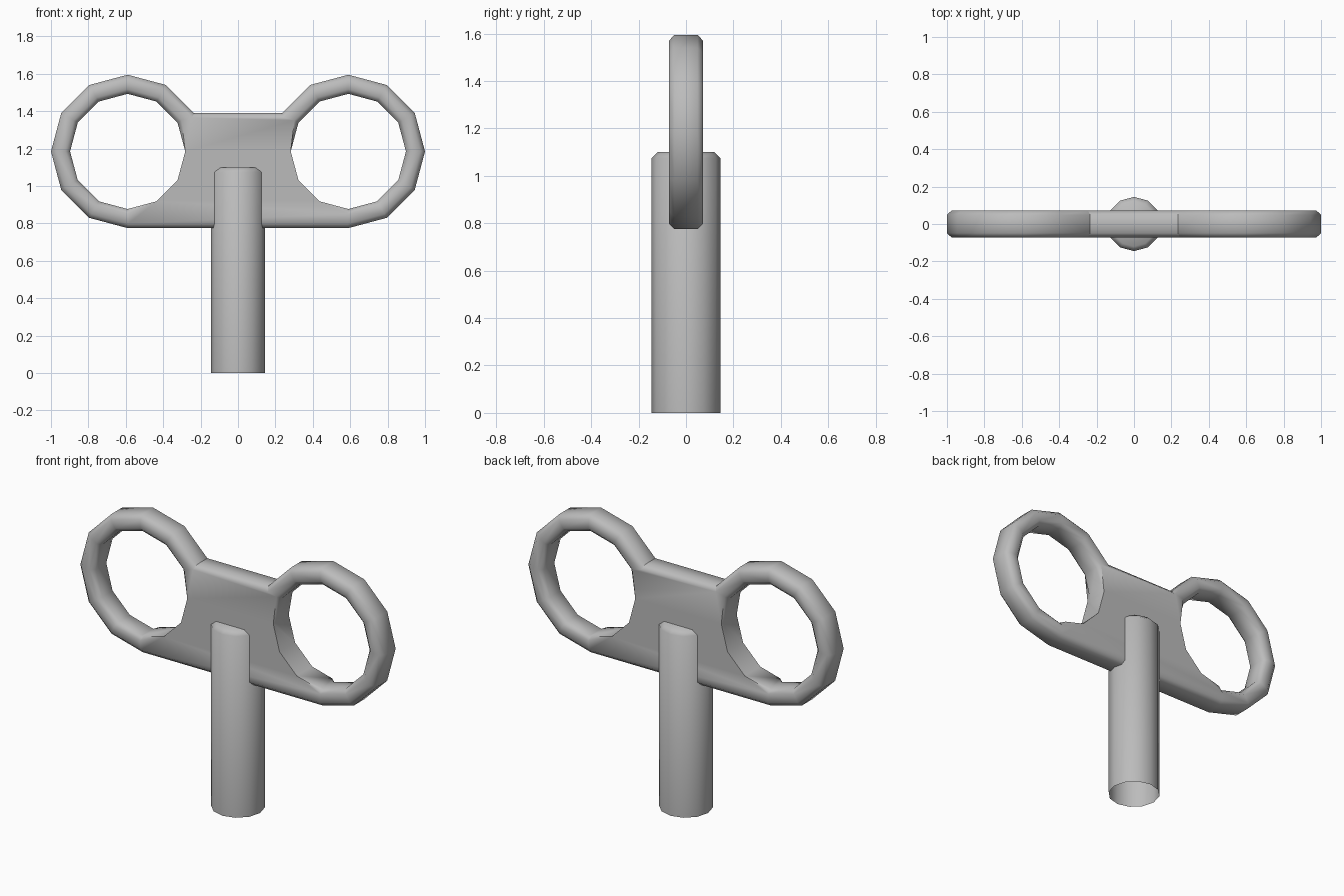
import bpy
import bmesh
from math import sin, cos, radians

cube = bpy.data.objects.get("Cube")
if cube:
    bpy.data.objects.remove(cube, do_unlink=True)

steel = bpy.data.materials.new("plain grey")
steel.use_nodes = True
grey = (0.5, 0.5, 0.5, 1)
steel.diffuse_color = grey
steel.node_tree.nodes["Principled BSDF"].inputs["Base Color"].default_value = grey


def finish(bm, name, angle):
    """Turn a bmesh into a smooth shaded object."""
    bmesh.ops.recalc_face_normals(bm, faces=bm.faces)
    mesh = bpy.data.meshes.new(name)
    bm.to_mesh(mesh)
    bm.free()
    mesh.materials.append(steel)
    obj = bpy.data.objects.new(name, mesh)
    bpy.context.collection.objects.link(obj)
    bpy.ops.object.select_all(action='DESELECT')
    obj.select_set(True)
    bpy.context.view_layer.objects.active = obj
    bpy.ops.object.shade_smooth_by_angle(angle=radians(angle))
    return obj


# Handle: two twelve-sided rings joined by a web, as one bevelled plate
RING_X, RING_Z = 0.59, 1.185
OUTER, INNER, HALF = 0.41, 0.308, 0.0725
BEVEL = 0.024

bm = bmesh.new()
inner_verts = {}
web = []
for side in (1, -1):
    def point(radius, deg):
        a = radians(deg)
        return bm.verts.new((side * (RING_X + radius * cos(a)), -HALF,
                             RING_Z + radius * sin(a)))

    hole = {d: point(INNER, d) for d in range(0, 360, 30)}
    rim = {d: point(OUTER, d) for d in range(0, 360, 30) if d not in (180, 210, 240)}
    for d in range(270, 510, 30):
        a, b = d % 360, (d + 30) % 360
        bm.faces.new((hole[a], rim[a], rim[b], hole[b]))
    border = [rim[150]] + [hole[d] for d in range(150, 300, 30)] + [rim[270]]
    web += border if side == 1 else border[::-1]
bm.faces.new(web)
bmesh.ops.recalc_face_normals(bm, faces=bm.faces)

solid = bmesh.ops.extrude_face_region(bm, geom=bm.faces[:], use_keep_orig=True)
for v in solid["geom"]:
    if isinstance(v, bmesh.types.BMVert):
        v.co.y = HALF
bmesh.ops.recalc_face_normals(bm, faces=bm.faces)


def rounded(edge):
    """Front and back border edges, except where the web meets the hole."""
    a, b = (v.co for v in edge.verts)
    if abs(a.y - b.y) > 0.01 or edge.calc_face_angle(0) < 1:
        return False
    mid = (a + b) / 2
    dx, dz = abs(mid.x) - RING_X, mid.z - RING_Z
    in_hole = dx * dx + dz * dz < (INNER + 0.01) ** 2
    return not (in_hole and dx < 0 and dz < 0)


bmesh.ops.bevel(bm, geom=[e for e in bm.edges if rounded(e)], offset=BEVEL,
                segments=1, profile=0.5, affect='EDGES')

# Crisp crease where each ring meets the top of the web
corner_x = RING_X - OUTER * cos(radians(30))
for e in bm.edges:
    if all(abs(abs(v.co.x) - corner_x) < 0.03 and v.co.z > 1.35 for v in e.verts):
        if abs(e.verts[0].co.y - e.verts[1].co.y) > 0.01:
            e.smooth = False
finish(bm, "key_handle", 60)

# Shaft: twelve-sided tube with a chamfered cap and an open foot
bm = bmesh.new()
rings = []
for radius, z in ((0.145, 0), (0.145, 1.075), (0.12, 1.1)):
    rings.append([bm.verts.new((radius * cos(radians(d)), radius * sin(radians(d)), z))
                  for d in range(0, 360, 30)])
for low, high in zip(rings, rings[1:]):
    for i in range(12):
        j = (i + 1) % 12
        bm.faces.new((low[i], low[j], high[j], high[i]))
bm.faces.new(rings[-1])
finish(bm, "key_shaft", 60)
